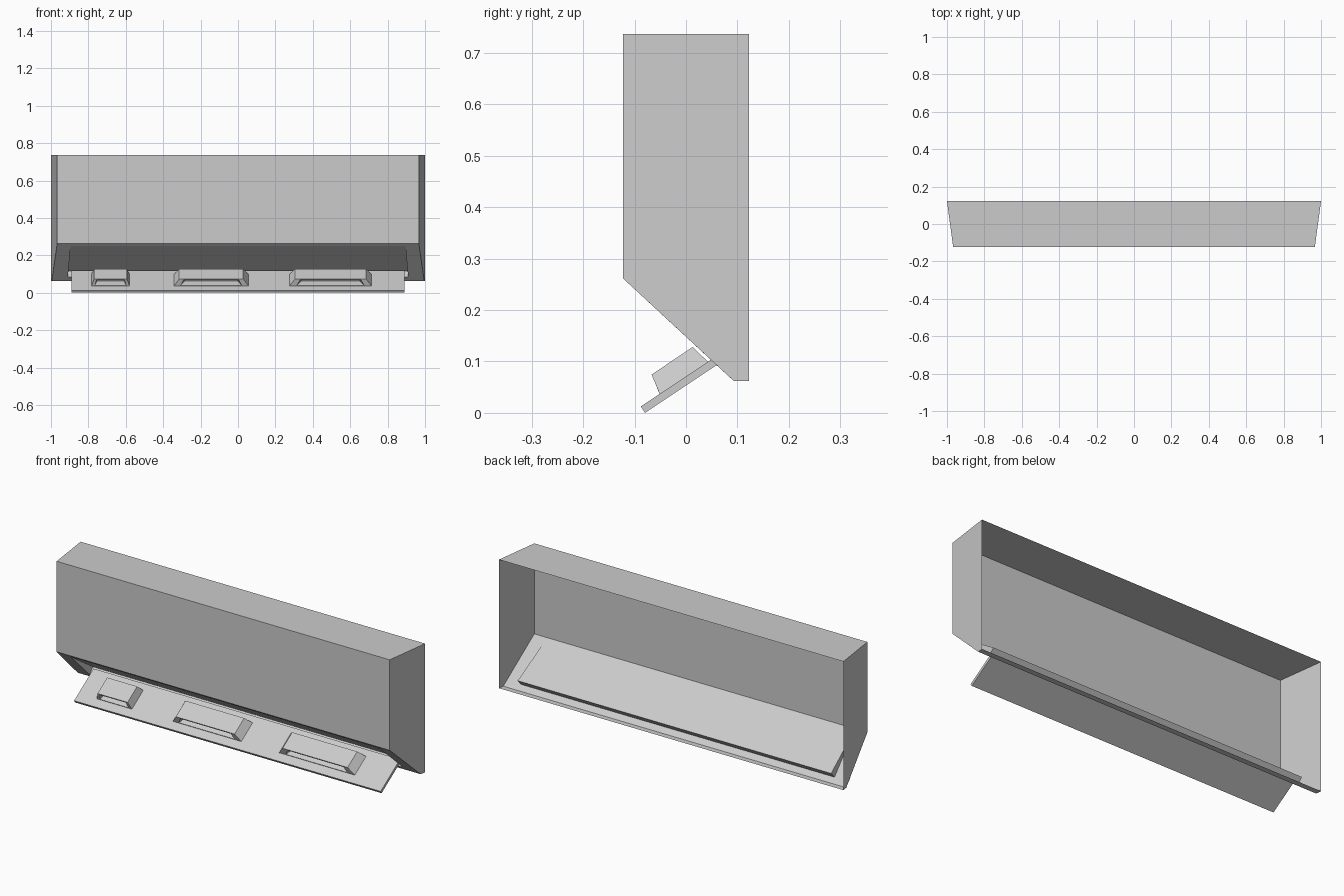
import bpy, bmesh
from mathutils import Vector

if "Cube" in bpy.data.objects:
    bpy.data.objects.remove(bpy.data.objects["Cube"])


def make(name, verts, faces):
    """Build a flat-shaded mesh and orient its faces."""
    me = bpy.data.meshes.new(name)
    me.from_pydata([tuple(v) for v in verts], [], faces)
    bm = bmesh.new()
    bm.from_mesh(me)
    bmesh.ops.remove_doubles(bm, verts=bm.verts, dist=1e-5)
    bmesh.ops.recalc_face_normals(bm, faces=bm.faces)
    bm.to_mesh(me)
    bm.free()
    ob = bpy.data.objects.new(name, me)
    bpy.context.collection.objects.link(ob)
    return ob


# open-backed housing: side profile swept across a width that narrows forward
YB = 0.123
profile = [(YB, 0.737), (-YB, 0.737), (-YB, 0.262), (0.093, 0.062), (YB, 0.062)]


def half_width(y):
    return 1 - 0.033 * (YB - y) / (2 * YB)


verts = [(s * half_width(y), y, z) for s in (-1, 1) for y, z in profile]
faces = [(0, 1, 2, 3, 4), (9, 8, 7, 6, 5),          # side walls
         (0, 5, 6, 1), (1, 6, 7, 2), (3, 8, 9, 4)]  # top, front, bottom lip

# recess in the sloped underside: frame, wedge cheeks, lower wall and floor
top = (-0.110, 0.250)
low = (0.068, 0.085)
deep = (0.096, 0.115)
for s in (-1, 1):
    verts += [(s * 0.895, *top), (s * 0.91, *low), (s * 0.91, *deep)]
# left: 10 top, 11 low, 12 deep; right: 13, 14, 15
faces += [(2, 7, 13, 10), (7, 8, 14, 13), (8, 3, 11, 14), (3, 2, 10, 11),
          (10, 12, 11), (13, 14, 15), (11, 12, 15, 14), (10, 13, 15, 12)]
make("housing", verts, faces)

# tilted plate frame: u runs up the slope, n is out of its upper face
U = Vector((0, 0.832, 0.555))
N = Vector((0, -0.555, 0.832))
ORIGIN = Vector((0, -0.088, 0.0125))


def on_plate(x, u, n):
    return Vector((x, 0, 0)) + ORIGIN + U * u + N * n


BOX = [(0, 1, 3, 2), (4, 6, 7, 5), (0, 4, 5, 1), (2, 3, 7, 6), (0, 2, 6, 4), (1, 5, 7, 3)]
make("tilted_plate",
     [on_plate(x, u, n) for x in (-0.89, 0.89) for u in (0, 0.193) for n in (-0.015, 0)], BOX)


# tapered blocks with a hollow in the front face
def block(name, x0, x1):
    w = x1 - x0

    def pair(inset, u, n):
        return [on_plate(x0 + w * inset, u, n), on_plate(x1 - w * inset, u, n)]

    v = (pair(0, 0.044, 0) + pair(0.07, 0.052, 0.040)          # front
         + pair(0, 0.157, 0) + pair(0.07, 0.148, 0.040)        # back
         + pair(0.09, 0.0445, 0.003) + pair(0.13, 0.051, 0.034)    # opening
         + pair(0.14, 0.085, 0.003) + pair(0.16, 0.085, 0.030))    # hollow end
    f = [(0, 4, 6, 2), (1, 3, 7, 5), (2, 6, 7, 3), (4, 5, 7, 6), (0, 1, 5, 4),
         (0, 8, 9, 1), (1, 9, 11, 3), (3, 11, 10, 2), (2, 10, 8, 0),
         (8, 12, 13, 9), (9, 13, 15, 11), (11, 15, 14, 10), (10, 14, 12, 8),
         (12, 14, 15, 13)]
    make(name, v, f)


for i, (a, b) in enumerate([(-0.783, -0.58), (-0.342, 0.055), (0.275, 0.714)]):
    block(f"hollow_block_{i + 1}", a, b)
